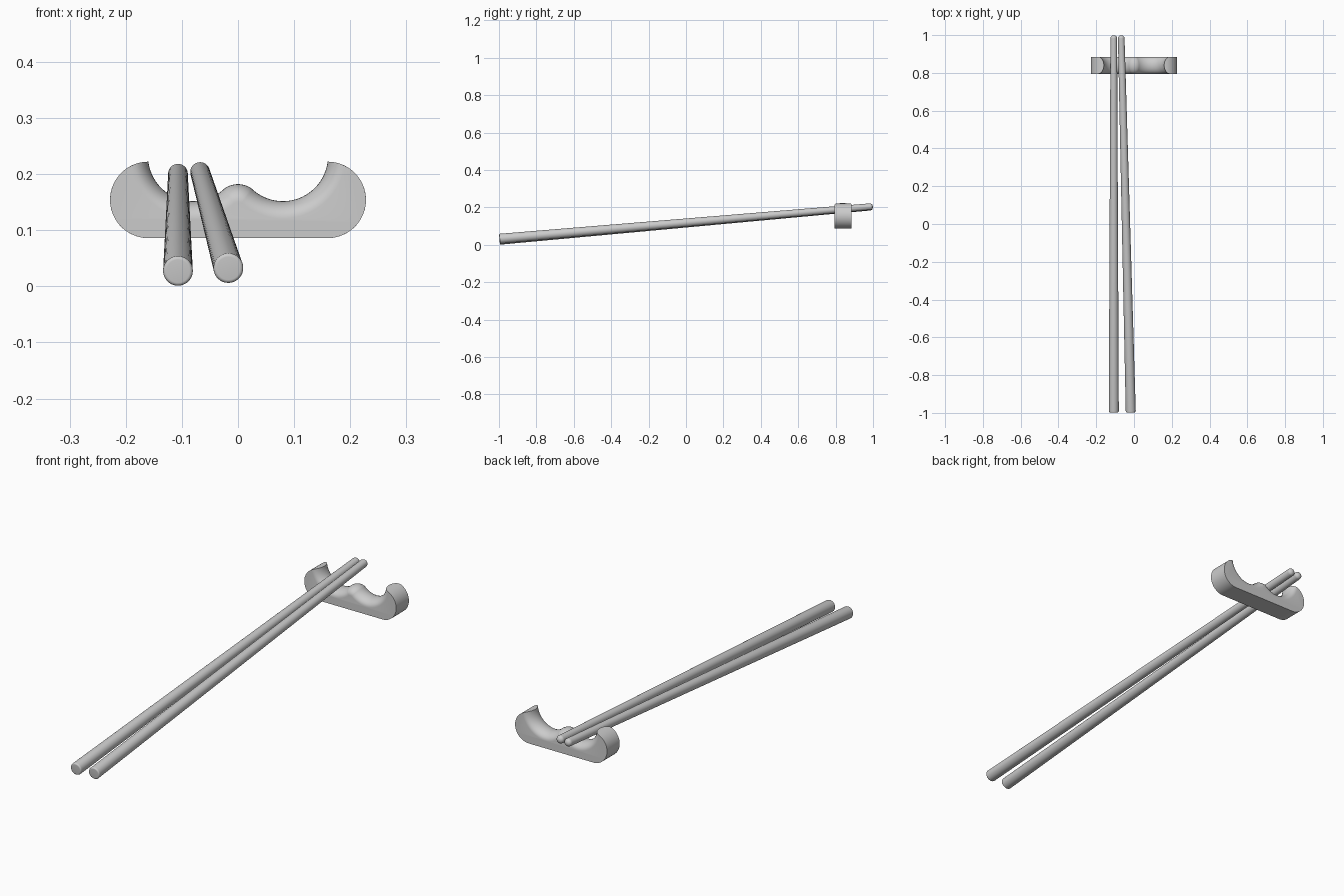
import bpy, bmesh, math
from mathutils import Vector

if "Cube" in bpy.data.objects:
    bpy.data.objects.remove(bpy.data.objects["Cube"])


def loft(name, rings):
    """Skin a list of equally sized closed rings and cap both ends."""
    bm = bmesh.new()
    loops = [[bm.verts.new(p) for p in ring] for ring in rings]
    n = len(loops[0])
    for a, b in zip(loops, loops[1:]):
        for i in range(n):
            j = (i + 1) % n
            bm.faces.new((a[i], a[j], b[j], b[i]))
    bm.faces.new(loops[0][::-1])
    bm.faces.new(loops[-1])
    bmesh.ops.recalc_face_normals(bm, faces=bm.faces[:])
    mesh = bpy.data.meshes.new(name)
    bm.to_mesh(mesh)
    bm.free()
    obj = bpy.data.objects.new(name, mesh)
    bpy.context.collection.objects.link(obj)
    bpy.ops.object.select_all(action='DESELECT')
    obj.select_set(True)
    bpy.context.view_layer.objects.active = obj
    bpy.ops.object.shade_smooth_by_angle(angle=math.radians(35))
    return obj


def arc(cx, cz, r, a0, a1, n):
    return [(cx + r * math.cos(a0 + (a1 - a0) * i / n),
             cz + r * math.sin(a0 + (a1 - a0) * i / n)) for i in range(n + 1)]


# Chopstick rest: round ends, two cradles and a central bump;
# the cradle surface is rounded over from front to back
END = Vector((0.16, 0.154))
END_R = 0.068
CRADLE = Vector((0.08, 0.232))
CRADLE_R = 0.0803
BUMP_R = 0.0417
BUMP_Z = 0.182 - BUMP_R


def rest_profile(d):
    """Half profile from bottom to centre top, cradle sunk by d, then mirrored."""
    R = CRADLE_R + d
    v = CRADLE - END
    D = v.length
    a_end = math.atan2(v.y, v.x) - math.acos(
        (D * D + END_R ** 2 - R * R) / (2 * D * END_R))
    pts = arc(END.x, END.y, END_R, -math.pi / 2, a_end, 28)
    start = math.atan2(pts[-1][1] - CRADLE.y, pts[-1][0] - CRADLE.x)
    tangent = math.atan2(CRADLE.y - BUMP_Z, CRADLE.x)
    pts += arc(CRADLE.x, CRADLE.y, R, start, tangent - math.pi, 28)[1:]
    pts += arc(0, BUMP_Z, BUMP_R - d, tangent, math.pi / 2, 10)[1:]
    return pts + [(-x, z) for x, z in pts[-2::-1]]


MID_Y, HALF_Y, DEPTH, STEPS = 0.84, 0.045, 0.031, 16
rings = []
for i in range(STEPS + 1):
    t = math.pi * (i / STEPS - 0.5)
    y = MID_Y + HALF_Y * math.sin(t)
    rings.append([(x, y, z) for x, z in rest_profile(DEPTH * (1 - math.cos(t)))])
loft("chopstick_rest", rings)


# Chopsticks: tapered round rods, eased butt end and domed tip
def chopstick(name, butt, tip, r0=0.0265, r1=0.0175, sides=48):
    butt, tip = Vector(butt), Vector(tip)
    axis = tip - butt
    length = axis.length
    axis.normalize()
    u = axis.cross(Vector((0, 0, 1))).normalized()
    w = u.cross(axis)
    b = 0.006
    prof = [(r0 - b + r, b - h) for r, h in arc(0, 0, b, math.pi / 2, 0, 6)]
    dome = 0.015
    prof += [(r1 * math.cos(a), length - dome + dome * math.sin(a))
             for a in (math.pi / 2 * i / 10 for i in range(10))]
    prof.append((0.001, length))
    loft(name, [[butt + axis * h
                 + u * r * math.cos(2 * math.pi * k / sides)
                 + w * r * math.sin(2 * math.pi * k / sides)
                 for k in range(sides)] for r, h in prof])


chopstick("left_chopstick", (-0.107, -0.997, 0.027), (-0.107, 0.999, 0.202))
chopstick("right_chopstick", (-0.017, -0.997, 0.032), (-0.068, 0.999, 0.205))
